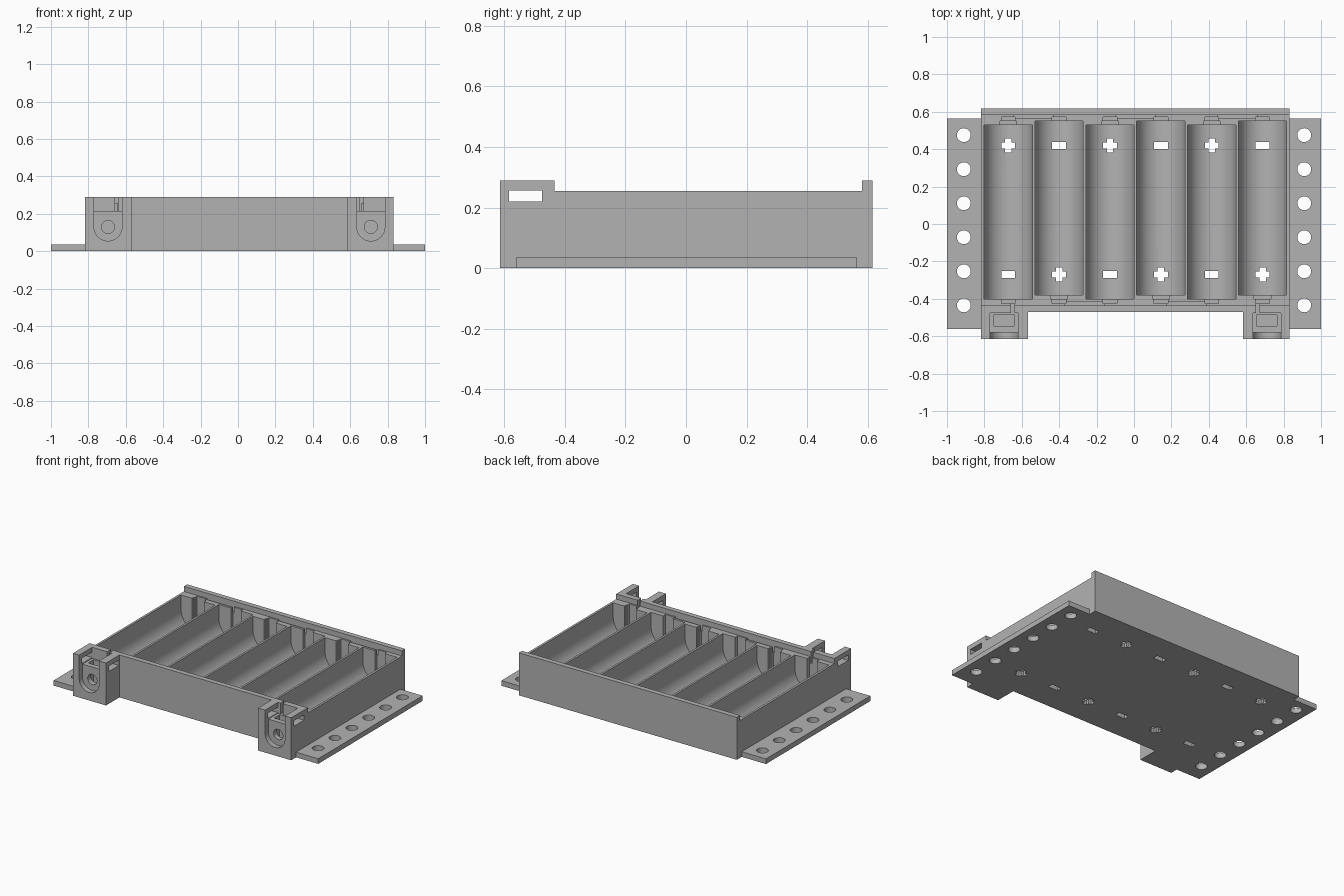
import bpy, bmesh, math

cube = bpy.data.objects.get("Cube")
if cube:
    bpy.data.objects.remove(cube, do_unlink=True)

grey = bpy.data.materials.new("plain grey plastic")
grey.use_nodes = True
GREY = (0.45, 0.45, 0.45, 1)
grey.diffuse_color = GREY
grey.node_tree.nodes["Principled BSDF"].inputs["Base Color"].default_value = GREY


def prism(name, pts, axis, lo, hi):
    """Extrude a 2D outline along an axis from lo to hi."""
    place = {"x": lambda p, t: (t, p[0], p[1]),
             "y": lambda p, t: (p[0], t, p[1]),
             "z": lambda p, t: (p[0], p[1], t)}[axis]
    bm = bmesh.new()
    a = [bm.verts.new(place(p, lo)) for p in pts]
    b = [bm.verts.new(place(p, hi)) for p in pts]
    bm.faces.new(a)
    bm.faces.new(b[::-1])
    n = len(pts)
    for i in range(n):
        j = (i + 1) % n
        bm.faces.new((a[i], b[i], b[j], a[j]))
    bmesh.ops.recalc_face_normals(bm, faces=bm.faces)
    mesh = bpy.data.meshes.new(name)
    bm.to_mesh(mesh)
    bm.free()
    mesh.materials.append(grey)
    obj = bpy.data.objects.new(name, mesh)
    bpy.context.collection.objects.link(obj)
    return obj


def box(name, x0, x1, y0, y1, z0, z1):
    return prism(name, [(x0, y0), (x1, y0), (x1, y1), (x0, y1)], "z", z0, z1)


def circle(cx, cy, r, n=32):
    return [(cx + r * math.cos(2 * math.pi * i / n),
             cy + r * math.sin(2 * math.pi * i / n)) for i in range(n)]


def u_shape(cx, cz, r, top, n=24):
    """Half circle below, straight sides up to the top."""
    arc = [(cx - r * math.cos(math.pi * i / n),
            cz - r * math.sin(math.pi * i / n)) for i in range(n + 1)]
    return [(cx - r, top)] + arc + [(cx + r, top)]


def plus(cx, cy, a, b):
    quarter = [(a, -b), (a, b), (b, b)]
    pts = []
    for _ in range(4):
        pts += [(cx + x, cy + y) for x, y in quarter]
        quarter = [(-y, x) for x, y in quarter]
    return pts


def finish(obj, cutters):
    """Cut the shapes out, then shade curved faces smooth."""
    bpy.ops.object.select_all(action="DESELECT")
    bpy.context.view_layer.objects.active = obj
    obj.select_set(True)
    for c in cutters:
        c.hide_render = True
        mod = obj.modifiers.new("cut", "BOOLEAN")
        mod.solver = "EXACT"
        mod.object = c
        bpy.ops.object.modifier_apply(modifier=mod.name)
        bpy.data.objects.remove(c, do_unlink=True)
    bpy.ops.object.shade_smooth_by_angle(angle=math.radians(30))


LEFT, RIGHT, MID = -0.817, 0.832, 0.0075
FRONT, BACK = -0.47, 0.617
TOP, RIM, OPEN = 0.29, 0.255, 0.4
cells = [MID + 0.272 * (i - 2.5) for i in range(6)]

# Tray body with raised front and back ridges
tray = prism("tray_body", [(FRONT, 0), (FRONT, TOP), (-0.435, TOP), (-0.435, RIM),
                           (0.582, RIM), (0.582, TOP), (BACK, TOP), (BACK, 0)],
             "x", LEFT, RIGHT)
cuts = []
for i, x in enumerate(cells):
    even = i % 2 == 0
    y0, y1 = (-0.4, 0.53) if even else (-0.38, 0.55)
    # Round-bottomed cell bay and its terminal notch
    cuts.append(prism("bay_cut", u_shape(x, 0.16, 0.129, OPEN), "y", y0, y1))
    n0, n1 = (0.5, 0.55) if even else (-0.4, -0.35)
    cuts.append(box("notch_cut", x - 0.045, x + 0.045, n0, n1, 0.07, OPEN))
    # Contact slots at both ends
    cuts.append(box("slot_cut", x - 0.037, x + 0.037, 0.5, 0.572, 0.1, OPEN))
    cuts.append(box("slot_cut", x - 0.037, x + 0.037, -0.425, -0.35, 0.1, OPEN))
    # Polarity marks through the floor
    py, my = (0.42, -0.27) if even else (-0.27, 0.42)
    cuts.append(prism("plus_cut", plus(x, py, 0.037, 0.017), "z", -0.1, 0.2))
    cuts.append(box("minus_cut", x - 0.037, x + 0.037, my - 0.018, my + 0.018, -0.1, 0.2))

# Link channels between neighbouring contacts
for i in range(5):
    ya, yb = (0.566, 0.582) if i % 2 == 0 else (-0.435, -0.416)
    cuts.append(box("link_cut", cells[i] + 0.03, cells[i + 1] - 0.03, ya, yb, 0.215, RIM + 0.02))

# Wire slots through the front ridge
for s in (-1, 1):
    x = MID + s * 0.655
    cuts.append(box("wire_cut", x - 0.009, x + 0.009, -0.5, -0.41, 0.215, OPEN))
finish(tray, cuts)

for s, side in ((-1, "right"), (1, "left")):
    # Mounting flange with a row of holes
    edge = LEFT if s < 0 else RIGHT
    flange = box(side + "_flange", min(s, edge), max(s, edge), -0.562, 0.565, 0, 0.035)
    finish(flange, [prism("hole_cut", circle(s * 0.91, 0.475 - 0.182 * k, 0.037), "z", -0.1, 0.1)
                    for k in range(6)])

    # Terminal block with a bolt recess, bore, nut pocket and side windows
    inner = edge - s * 0.25
    c = MID + s * 0.7025
    block = box(side + "_terminal_block", min(edge, inner), max(edge, inner),
                -0.615, FRONT, 0, TOP)
    finish(block, [
        prism("recess_cut", u_shape(c, 0.13, 0.075, OPEN), "y", -0.7, -0.58),
        box("ledge_cut", c - 0.075, c + 0.075, -0.6, -0.475, 0.215, OPEN),
        box("nut_cut", c - 0.055, c + 0.055, -0.545, -0.487, 0.05, 0.3),
        prism("bore_cut", circle(c, 0.13, 0.035), "y", -0.6, -0.52),
        box("window_cut", c - 0.3, c + 0.3, -0.585, -0.475, 0.22, 0.257),
        box("wire_cut", MID + s * 0.655 - 0.009, MID + s * 0.655 + 0.009,
            -0.5, -0.4, 0.215, OPEN)])
